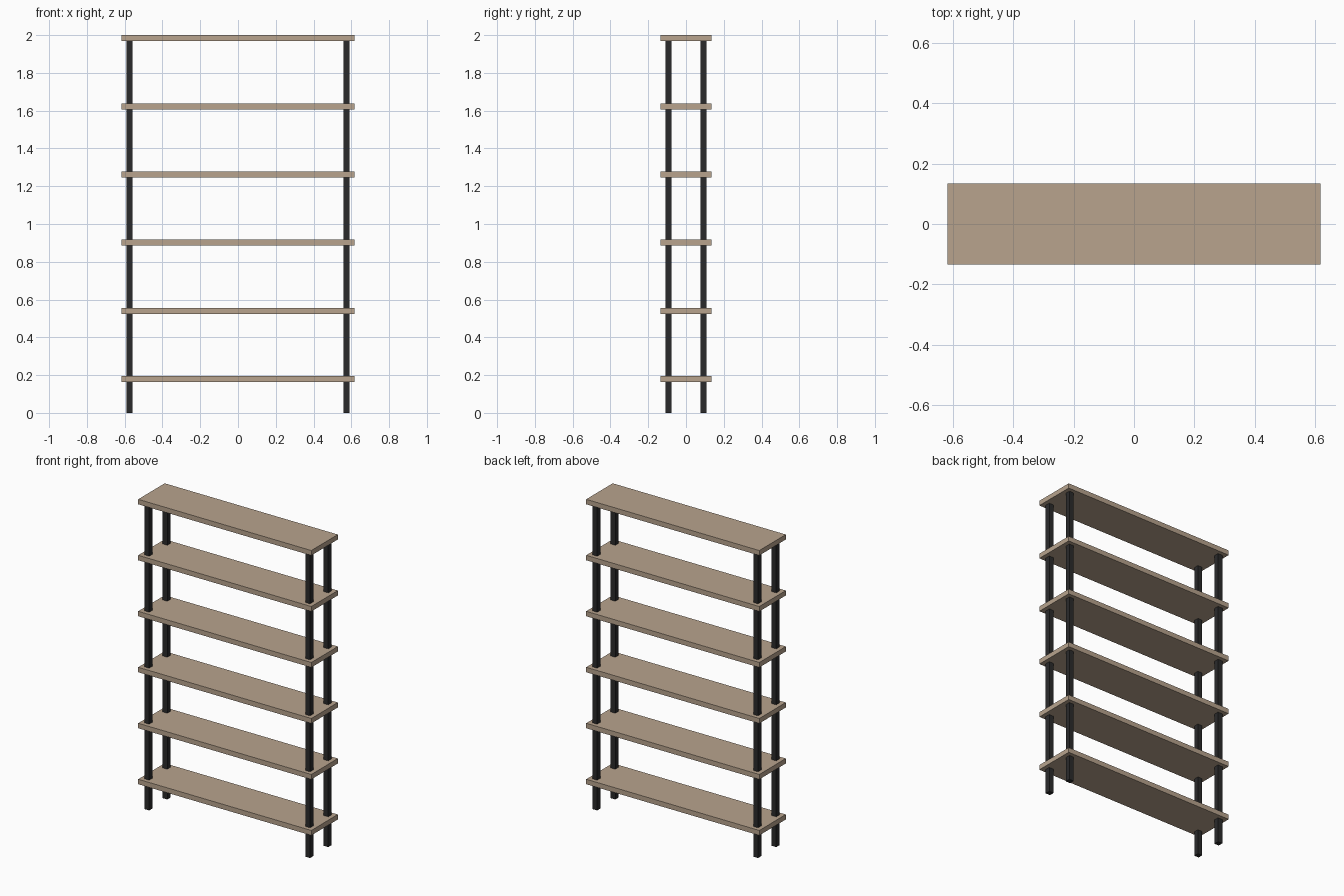
import bpy
import bmesh

if "Cube" in bpy.data.objects:
    bpy.data.objects.remove(bpy.data.objects["Cube"])

SHELF_W, SHELF_D, THICK = 1.235, 0.27, 0.032
LEG_X, LEG_Y, LEG_SIZE = 0.574, 0.0925, 0.033
TOP, SPACING, COUNT = 2.0, 0.361, 6


def material(name, rgb):
    mat = bpy.data.materials.new(name)
    mat.diffuse_color = (*rgb, 1.0)
    mat.use_nodes = True
    mat.node_tree.nodes["Principled BSDF"].inputs["Base Color"].default_value = mat.diffuse_color
    return mat


def box(name, size, centre, mat):
    mesh = bpy.data.meshes.new(name)
    bm = bmesh.new()
    bmesh.ops.create_cube(bm, size=1.0)
    bmesh.ops.scale(bm, vec=size, verts=bm.verts)
    bm.to_mesh(mesh)
    bm.free()
    mesh.materials.append(mat)
    obj = bpy.data.objects.new(name, mesh)
    obj.location = centre
    bpy.context.collection.objects.link(obj)
    return obj


wood = material("light brown wood", (0.48, 0.37, 0.27))
black = material("black metal", (0.023, 0.023, 0.024))

# Six evenly spaced shelf boards, the highest capping the legs
for i in range(COUNT):
    z = TOP - THICK / 2 - i * SPACING
    box(f"shelf_{COUNT - i}", (SHELF_W, SHELF_D, THICK), (0, 0, z), wood)

# Four square legs running from the floor to the underside of the top board
leg_height = TOP - THICK
for side, sx in (("left", -1), ("right", 1)):
    for end, sy in (("front", -1), ("back", 1)):
        box(f"{end}_{side}_leg", (LEG_SIZE, LEG_SIZE, leg_height),
            (sx * LEG_X, sy * LEG_Y, leg_height / 2), black)
